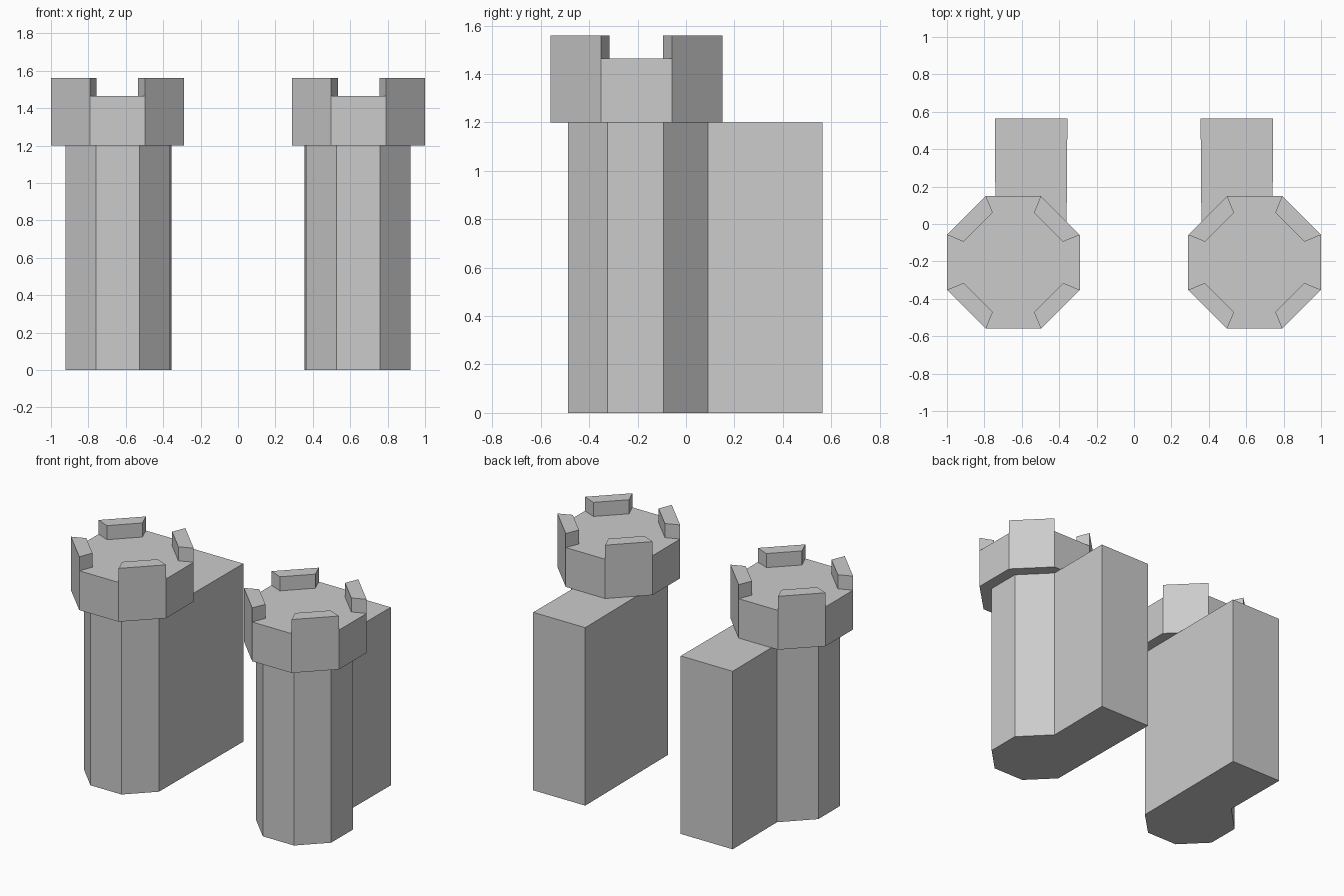
import bpy, bmesh, math
from mathutils import Vector

if "Cube" in bpy.data.objects:
    bpy.data.objects.remove(bpy.data.objects["Cube"])

CX, CY = 0.645, -0.205      # tower axis
HEAD_A = 0.355              # octagon apothem of the head
BODY_TOP, DECK, TOP = 1.2, 1.465, 1.56


def octagon(apothem):
    r = apothem / math.cos(math.pi / 8)
    return [(CX + r * math.cos(math.radians(22.5 + 45 * i)),
             CY + r * math.sin(math.radians(22.5 + 45 * i))) for i in range(8)]


def prism(bm, outline, z0, z1):
    """Extrude a plan outline and return the top face."""
    base = bm.faces.new([bm.verts.new((x, y, z0)) for x, y in outline])
    new = bmesh.ops.extrude_face_region(bm, geom=[base], use_keep_orig=True)["geom"]
    bmesh.ops.translate(bm, vec=(0, 0, z1 - z0),
                        verts=[g for g in new if isinstance(g, bmesh.types.BMVert)])
    bmesh.ops.recalc_face_normals(bm, faces=bm.faces)
    return max(bm.faces, key=lambda f: f.calc_center_median().z)


def finish(bm, name):
    mesh = bpy.data.meshes.new(name)
    bm.to_mesh(mesh)
    bm.free()
    obj = bpy.data.objects.new(name, mesh)
    bpy.context.collection.objects.link(obj)
    mirror = obj.modifiers.new("mirror", 'MIRROR')
    mirror.use_axis[0] = True
    mirror.use_mirror_merge = False


# Tower shafts with the wall stubs running back from them
bm = bmesh.new()
prism(bm, [(0.527, -0.488), (0.759, -0.488), (0.922, -0.324), (0.922, -0.093),
           (0.741, 0.09), (0.744, 0.565), (0.356, 0.565), (0.363, -0.324)],
      0, BODY_TOP)
finish(bm, "tower_shaft_and_wall")

# Overhanging octagonal heads, with merlons on the four diagonal sides
bm = bmesh.new()
deck = prism(bm, octagon(HEAD_A), BODY_TOP, DECK)
rim = bmesh.ops.inset_individual(bm, faces=[deck], thickness=HEAD_A * 0.27)["faces"]
axis = Vector((CX, CY, DECK))
diagonal = []
for f in rim:
    d = f.calc_center_median() - axis
    if min(abs(d.x), abs(d.y)) > 0.1:
        diagonal.append(f)
for f in bmesh.ops.extrude_discrete_faces(bm, faces=diagonal)["faces"]:
    bmesh.ops.translate(bm, vec=(0, 0, TOP - DECK), verts=f.verts)
bmesh.ops.recalc_face_normals(bm, faces=bm.faces)
finish(bm, "tower_head_with_merlons")
